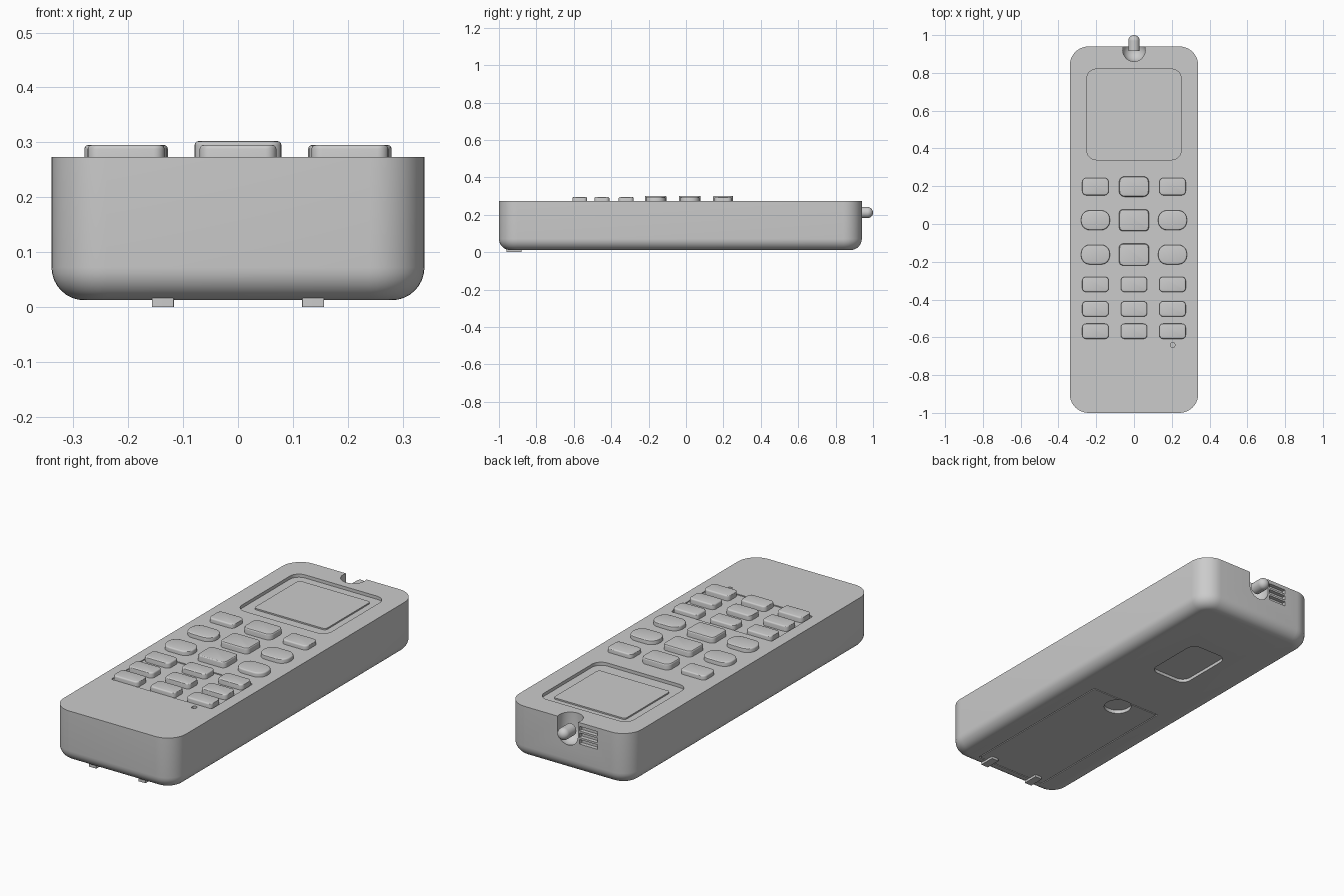
import bpy, bmesh, math
from mathutils import Matrix, Vector

cube = bpy.data.objects.get("Cube")
if cube:
    bpy.data.objects.remove(cube, do_unlink=True)

grey = bpy.data.materials.new("plain_grey")
grey.use_nodes = True
grey.diffuse_color = (0.6, 0.6, 0.6, 1)
grey.node_tree.nodes["Principled BSDF"].inputs["Base Color"].default_value = (0.6, 0.6, 0.6, 1)

BOTTOM, TOP = 0.012, 0.273


def finish(bm, name):
    bmesh.ops.recalc_face_normals(bm, faces=bm.faces[:])
    mesh = bpy.data.meshes.new(name)
    bm.to_mesh(mesh)
    bm.free()
    mesh.materials.append(grey)
    obj = bpy.data.objects.new(name, mesh)
    bpy.context.collection.objects.link(obj)
    return obj


def slab(name, x, y, w, d, z0, z1, r, top=0, bottom=0, steps=8):
    """Upright block with rounded corners and optional rounded rims."""
    bm = bmesh.new()
    ring = []
    for i, (sx, sy) in enumerate([(1, 1), (-1, 1), (-1, -1), (1, -1)]):
        for k in range(steps + 1):
            a = (i + k / steps) * math.pi / 2
            ring.append(bm.verts.new((x + sx * (w / 2 - r) + r * math.cos(a),
                                      y + sy * (d / 2 - r) + r * math.sin(a), z0)))
    face = bm.faces.new(ring)
    ext = bmesh.ops.extrude_face_region(bm, geom=[face], use_keep_orig=True)
    moved = [g for g in ext["geom"] if isinstance(g, bmesh.types.BMVert)]
    bmesh.ops.translate(bm, verts=moved, vec=(0, 0, z1 - z0))
    bmesh.ops.recalc_face_normals(bm, faces=bm.faces[:])
    for amount, level, segs in ((top, z1, 3), (bottom, z0, 8)):
        if amount:
            rim = [e for e in bm.edges if all(abs(v.co.z - level) < 1e-5 for v in e.verts)]
            bmesh.ops.bevel(bm, geom=rim, offset=amount, segments=segs, profile=0.5,
                            affect="EDGES", clamp_overlap=False)
    return finish(bm, name)


def bullet(name, r, length, place):
    """Round-ended rod: a sphere with its upper half stretched away."""
    bm = bmesh.new()
    bmesh.ops.create_uvsphere(bm, u_segments=32, v_segments=16, radius=r)
    for v in bm.verts:
        if v.co.z > 1e-4:
            v.co.z += length
    bm.transform(place)
    return finish(bm, name)


def cut(target, cutter):
    mod = target.modifiers.new("cut", "BOOLEAN")
    mod.operation, mod.solver, mod.object = "DIFFERENCE", "EXACT", cutter
    bpy.context.view_layer.objects.active = target
    bpy.ops.object.modifier_apply(modifier=mod.name)
    bpy.data.objects.remove(cutter, do_unlink=True)


# Casing
body = slab("body", 0, -0.03, 0.68, 1.94, BOTTOM, TOP, 0.1, bottom=0.06, steps=10)
parts = [body]

# Display recess, keypad recess and microphone hole
cut(body, slab("cutter", 0, 0.58, 0.5, 0.48, TOP - 0.016, 0.4, 0.05))
cut(body, slab("cutter", 0, -0.445, 0.56, 0.33, TOP - 0.005, 0.4, 0.01))
cut(body, slab("cutter", 0.205, -0.64, 0.022, 0.026, TOP - 0.02, 0.4, 0.01))

# Aerial notch and speaker slots at the back
cut(body, bullet("cutter", 0.06, 0.2, Matrix.Translation((0, 0.92, 0.2))))
for i in range(3):
    z = 0.165 + 0.033 * i
    cut(body, slab("cutter", -0.115, 0.94, 0.1, 0.04, z, z + 0.023, 0.002))

# Underside: label recess, battery bay and thumb dip
cut(body, slab("cutter", 0, 0.41, 0.21, 0.32, -0.1, BOTTOM + 0.016, 0.045))
cut(body, slab("cutter", 0, -0.495, 0.4, 0.87, -0.1, BOTTOM + 0.01, 0.01))
lid = slab("battery_lid", 0, -0.495, 0.39, 0.86, BOTTOM, BOTTOM + 0.01, 0.008)
for part in (body, lid):
    cut(part, slab("cutter", 0, -0.123, 0.13, 0.13, -0.1, BOTTOM + 0.018, 0.064))
parts.append(lid)

# Lid tabs
for side, x in (("left", 0.137), ("right", -0.137)):
    parts.append(slab(side + "_lid_tab", x, -0.92, 0.04, 0.08, 0, 0.016, 0.002))

# Display panel
parts.append(slab("display", 0, 0.59, 0.4, 0.36, TOP - 0.02, TOP - 0.009, 0.015))

# Aerial stub
parts.append(bullet("aerial", 0.03, 0.0, Matrix.Translation((0, 0.97, 0.212))))
bm = bmesh.new()
bmesh.ops.create_cone(bm, cap_ends=True, segments=32, radius1=0.03, radius2=0.03, depth=0.055,
                      matrix=Matrix.Translation((0, 0.9425, 0.212)) @ Matrix.Rotation(math.pi / 2, 4, "X"))
parts.append(finish(bm, "aerial_stem"))

# Keys: row height, then width, depth and corner radius of side and middle keys
small = (0.14, 0.08, 0.02)
rows = [(0.198, (0.14, 0.092, 0.022), (0.158, 0.108, 0.03)),
        (0.02, (0.152, 0.104, 0.046), (0.158, 0.116, 0.022)),
        (-0.162, (0.152, 0.104, 0.046), (0.158, 0.116, 0.022)),
        (-0.32, small, small), (-0.45, small, small), (-0.568, small, small)]
for n, (y, side_key, mid_key) in enumerate(rows):
    for col, x in (("right", -0.204), ("middle", 0), ("left", 0.204)):
        w, d, r = mid_key if x == 0 else side_key
        height = 0.302 if x == 0 and n < 3 else 0.295
        parts.append(slab(f"key_{n + 1}_{col}", x, y, w, d, TOP - 0.015, height, r, top=0.007, steps=6))

# Soft shading with crisp edges
bpy.ops.object.select_all(action="DESELECT")
for part in parts:
    part.select_set(True)
bpy.context.view_layer.objects.active = body
bpy.ops.object.shade_smooth_by_angle(angle=math.radians(30))
